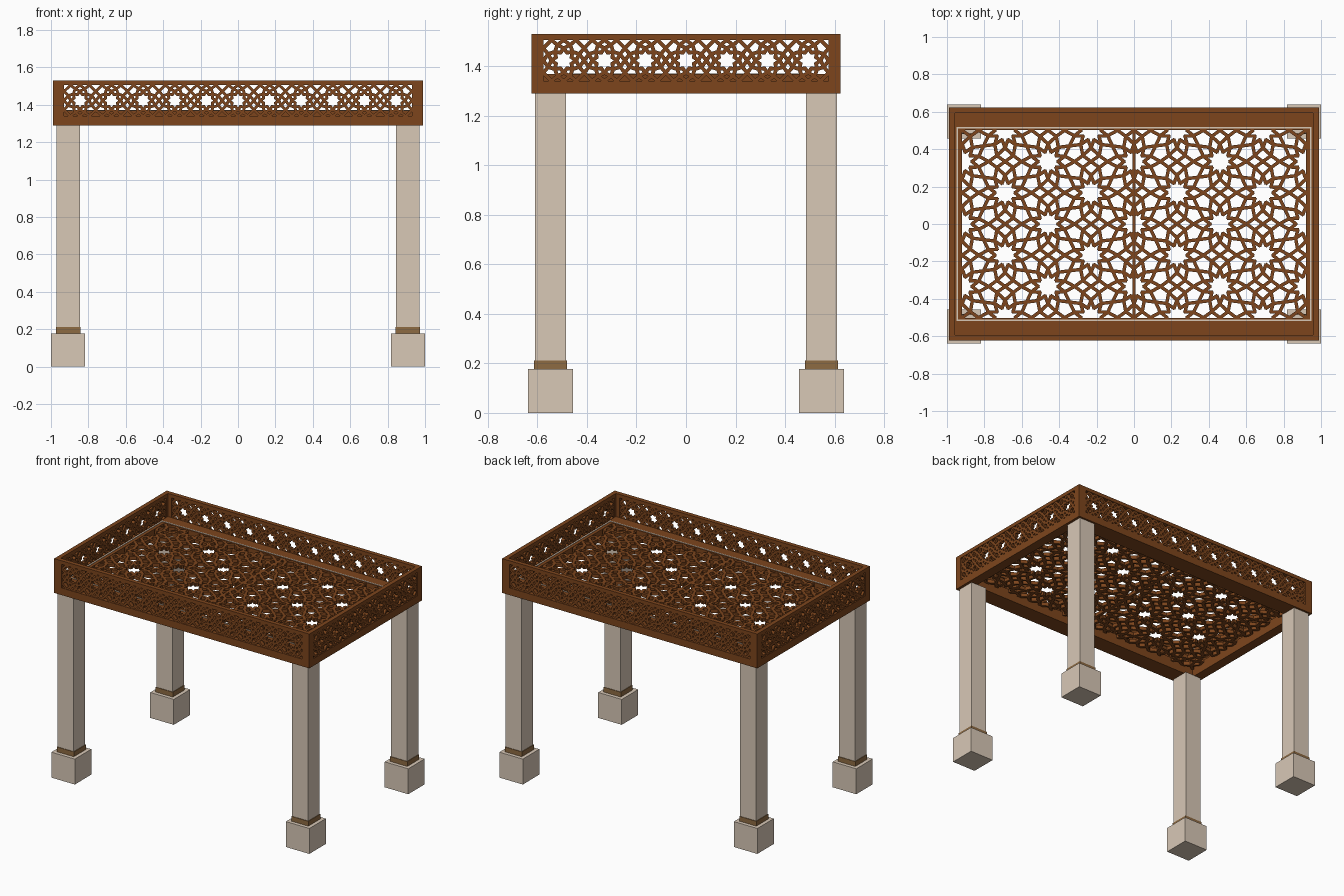
import bpy, bmesh
from math import cos, sin, radians, pi
from mathutils import Matrix, Vector

if "Cube" in bpy.data.objects:
    bpy.data.objects.remove(bpy.data.objects["Cube"], do_unlink=True)


def material(name, rgb):
    mat = bpy.data.materials.new(name)
    mat.use_nodes = True
    mat.diffuse_color = (*rgb, 1)
    mat.node_tree.nodes["Principled BSDF"].inputs["Base Color"].default_value = (*rgb, 1)
    return mat


WOOD = material("carved brown wood", (0.205, 0.06, 0.012))
STONE = material("pale stone", (0.69, 0.58, 0.47))
BRONZE = material("bronze band", (0.27, 0.145, 0.055))


def finish(bm, name, mat):
    bmesh.ops.recalc_face_normals(bm, faces=bm.faces)
    mesh = bpy.data.meshes.new(name)
    bm.to_mesh(mesh)
    bm.free()
    mesh.materials.append(mat)
    obj = bpy.data.objects.new(name, mesh)
    bpy.context.collection.objects.link(obj)
    return obj


def add_box(bm, lo, hi):
    lo, hi = Vector(lo), Vector(hi)
    m = Matrix.Translation((lo + hi) / 2) @ Matrix.Diagonal((*(hi - lo), 1))
    bmesh.ops.create_cube(bm, size=1, matrix=m)


def border(name, x, y, wx, wy, z0, z1, mat):
    """Rectangular ring with outer half sizes x, y and rail widths wx, wy."""
    bm = bmesh.new()
    for s in (-1, 1):
        add_box(bm, (-x, min(s * y, s * (y - wy)), z0), (x, max(s * y, s * (y - wy)), z1))
        add_box(bm, (min(s * x, s * (x - wx)), wy - y, z0), (max(s * x, s * (x - wx)), y - wy, z1))
    return finish(bm, name, mat)


def lattice(name, segments, width, depth, half_u, half_v, place):
    """Flat bars along 2D segments, trimmed to a rectangle and put in place."""
    bm = bmesh.new()
    for a, b in segments:
        d = b - a
        turn = Matrix.Rotation(Vector((1, 0)).angle_signed(d) * -1, 4, "Z")
        mid = (a + b) / 2
        m = (Matrix.Translation((mid.x, mid.y, 0)) @ turn
             @ Matrix.Diagonal((d.length + width * 0.5, width, depth, 1)))
        bmesh.ops.create_cube(bm, size=1, matrix=m)
    for axis, limit in ((0, half_u), (1, half_v)):
        for s in (-1, 1):
            n = Vector((0, 0, 0))
            n[axis] = s
            bmesh.ops.bisect_plane(bm, geom=bm.verts[:] + bm.edges[:] + bm.faces[:],
                                   plane_co=n * limit, plane_no=n, clear_outer=True)
    bm.transform(place)
    return finish(bm, name, WOOD)


def polar(r, degrees):
    return Vector((r * cos(radians(degrees)), r * sin(radians(degrees))))


# Corner posts with plinths and bands
PX, PY = 0.908, 0.547
for sx, side in ((-1, "right"), (1, "left")):
    for sy, end in ((-1, "front"), (1, "back")):
        for part, half, z0, z1, mat in (("plinth", 0.091, 0, 0.178, STONE),
                                        ("band", 0.066, 0.178, 0.212, BRONZE),
                                        ("post", 0.062, 0.2, 1.292, STONE)):
            bm = bmesh.new()
            add_box(bm, (sx * PX - half, sy * PY - half, z0), (sx * PX + half, sy * PY + half, z1))
            finish(bm, f"{end}_{side}_{part}", mat)

# Upright rim: rails, corner stiles, and the inner beam that carries the roof
X, Y, T = 0.988, 0.623, 0.03
Z0, ZA, ZB, Z1 = 1.29, 1.34, 1.505, 1.53
FLOOR = 1.368
border("rim_bottom_rail", X, Y, T, T, Z0, ZA, WOOD)
border("rim_top_rail", X, Y, T, T, ZB, Z1, WOOD)
border("inner_beam", X - T, Y - T, 0.038, 0.09, Z0, FLOOR, WOOD)
border("beam_trim", 0.95, 0.518, 0.008, 0.008, FLOOR - 0.001, FLOOR + 0.003, STONE)
stiles = bmesh.new()
for sx in (-1, 1):
    for sy in (-1, 1):
        xs, ys = sorted((sx * X, sx * 0.93)), sorted((sy * Y, sy * (Y - T)))
        add_box(stiles, (xs[0], ys[0], ZA), (xs[1], ys[1], ZB))
        xs, ys = sorted((sx * X, sx * (X - T))), sorted((sy * (Y - T), sy * 0.575))
        add_box(stiles, (xs[0], ys[0], ZA), (xs[1], ys[1], ZB))
finish(stiles, "rim_corner_stiles", WOOD)


# Rim panels: a row of eight-pointed star openings
def star_row(count, pitch, height):
    segs = []
    h, w = height / 2, pitch / 2
    for i in range(count):
        c = Vector(((i - (count - 1) / 2) * pitch, 0))
        for k in range(8):
            tip, nxt = polar(0.05, 45 * k), polar(0.05, 45 * k + 45)
            notch, knot = polar(0.034, 45 * k + 22.5), polar(0.068, 45 * k + 22.5)
            segs += [(c + tip, c + notch), (c + notch, c + nxt),
                     (c + tip, c + knot), (c + knot, c + nxt)]
            # Knots join the tile border at its middle and near its corners
            sx, sy = (1 if knot.x > 0 else -1), (1 if knot.y > 0 else -1)
            if abs(knot.x) > abs(knot.y):
                ends = (Vector((sx * w, 0)), Vector((sx * w, sy * h * 0.6)))
            else:
                ends = (Vector((0, sy * h)), Vector((sx * w * 0.6, sy * h)))
            segs += [(c + knot, c + e) for e in ends]
        for sx in (-1, 1):
            for sy in (-1, 1):
                segs.append((c + Vector((sx * w, sy * h * 0.6)), c + Vector((sx * w * 0.6, sy * h))))
    return segs


zc, zh = (ZA + ZB) / 2, (ZB - ZA) / 2
upright = Matrix.Rotation(pi / 2, 4, "X")
long_row, short_row = star_row(11, 0.169, 2 * zh), star_row(7, 0.1645, 2 * zh)
for s, long_name, short_name in ((-1, "front", "right"), (1, "back", "left")):
    lattice(long_name + "_star_panel", long_row, 0.015, 0.024, 0.932, zh + 0.002,
            Matrix.Translation((0, s * (Y - T / 2), zc)) @ upright)
    lattice(short_name + "_star_panel", short_row, 0.015, 0.024, 0.577, zh + 0.002,
            Matrix.Translation((s * (X - T / 2), 0, zc)) @ Matrix.Rotation(pi / 2, 4, "Z") @ upright)

# Roof lattice: ten-fold rosettes on a centred grid with bow ties between
A = 0.142
W, H = 4 * A * cos(radians(36)), 4 * A * sin(radians(36))
roof = [(Vector((0, -0.5)), Vector((0, 0.5)))]
for i in range(-5, 6):
    for j in range(-4, 5):
        if (i + j) % 2:
            continue
        c = Vector((i * W / 2, j * H / 2))
        for k in range(10):
            valley = c + polar(A * 0.66, 36 * k + 18)
            for step in (0, 36):
                roof.append((c + polar(A, 36 * k + step), valley))
                roof.append((valley, c + polar(A * 0.37, 36 * k + step)))
        bow = c + Vector((0, H / 2))
        ex, ey = W / 2 - A, H / 2 - A * sin(radians(72))
        corner = A * cos(radians(72))
        for sx in (-1, 1):
            for sy in (-1, 1):
                p = bow + Vector((sx * corner, sy * ey))
                roof += [(bow + Vector((sx * ex, 0)), p), (bow, p)]
roof = [(a, b) for a, b in roof if min(abs(a.x), abs(b.x)) < 0.93 and min(abs(a.y), abs(b.y)) < 0.51]
lattice("roof_lattice", roof, 0.018, 0.024, 0.925, 0.505, Matrix.Translation((0, 0, FLOOR - 0.014)))
